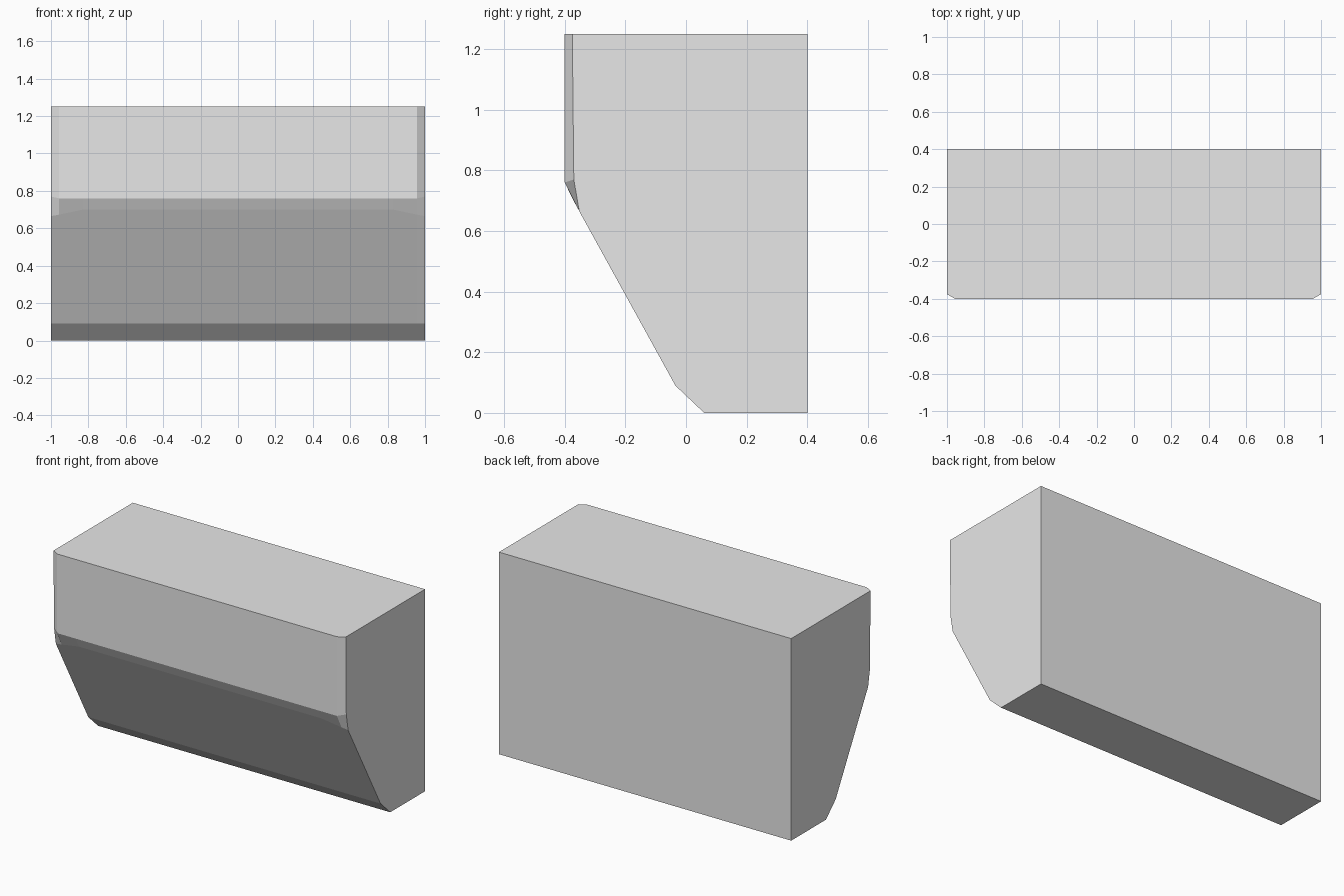
import bpy, bmesh

if "Cube" in bpy.data.objects:
    bpy.data.objects.remove(bpy.data.objects["Cube"])

# One grey for the whole block
grey = bpy.data.materials.new("light grey")
grey.diffuse_color = (0.8, 0.8, 0.8, 1)
grey.use_nodes = True
grey.node_tree.nodes["Principled BSDF"].inputs["Base Color"].default_value = grey.diffuse_color


def section(top_y, corner, crease):
    """Side outline (y, z): back, top, front edge, sloped underside, foot."""
    return [(0.4, 0), (0.4, 1.25), (top_y, 1.25), corner, crease,
            (-0.035, 0.09), (0.06, 0)]


# Cross-sections from the middle to the end, with the front corner cut back
middle = section(-0.4, (-0.4, 0.76), (-0.371, 0.70))
shoulder = section(-0.4, (-0.4, 0.76), (-0.356, 0.673))
end = section(-0.375, (-0.37, 0.77), (-0.352, 0.665))
stations = [(-1, end), (-0.957, shoulder), (-0.83, middle),
            (0.83, middle), (0.957, shoulder), (1, end)]

# Loft the sections into a closed block
bm = bmesh.new()
rings = [[bm.verts.new((x, y, z)) for y, z in outline] for x, outline in stations]
for a, b in zip(rings, rings[1:]):
    for i in range(len(a)):
        j = (i + 1) % len(a)
        bm.faces.new((a[i], a[j], b[j], b[i]))
bm.faces.new(rings[0])
bm.faces.new(rings[-1])
bmesh.ops.recalc_face_normals(bm, faces=bm.faces)

mesh = bpy.data.meshes.new("wall_block")
bm.to_mesh(mesh)
bm.free()
mesh.materials.append(grey)
block = bpy.data.objects.new("wall_block", mesh)
bpy.context.collection.objects.link(block)
